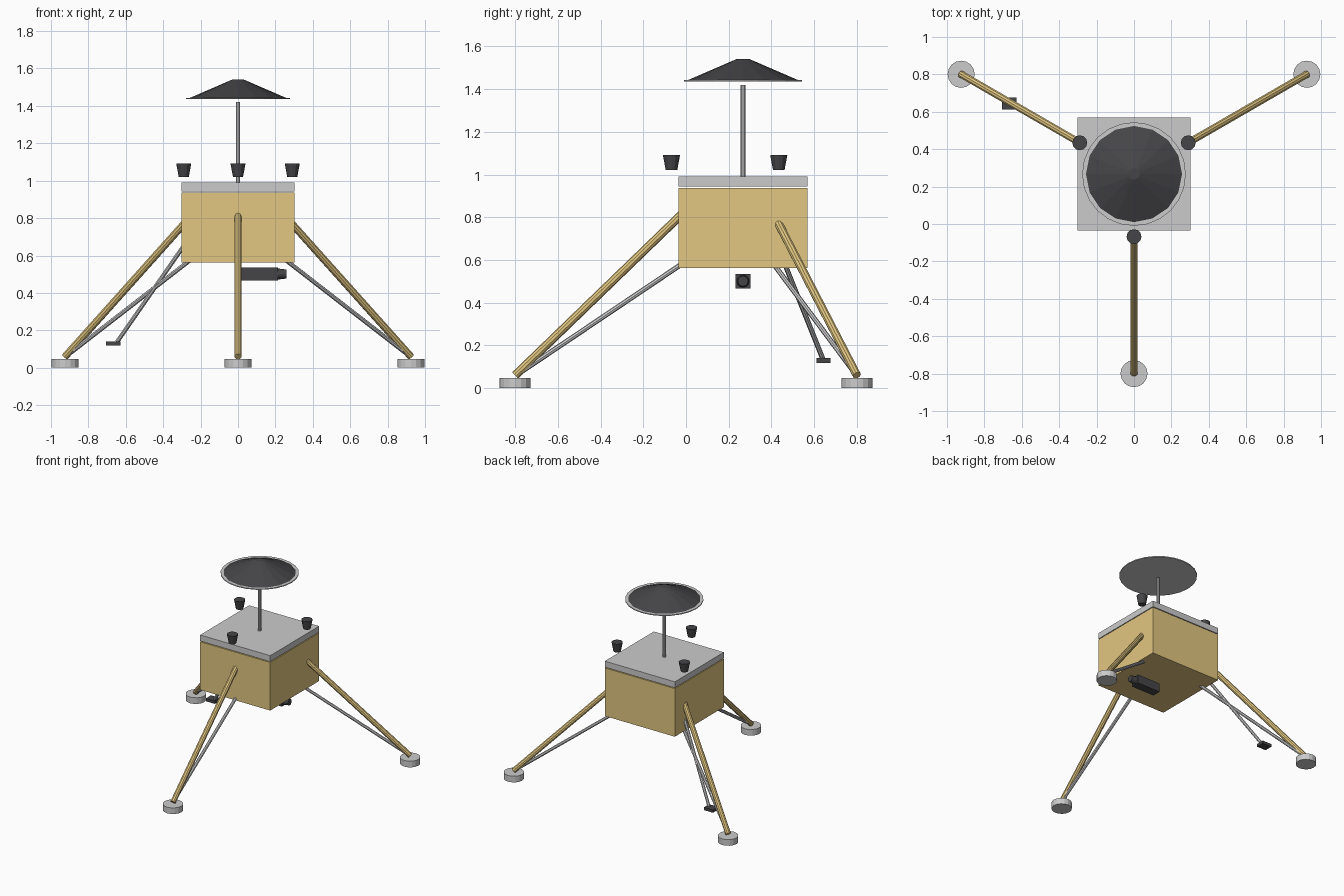
import bpy, math
from mathutils import Vector

if "Cube" in bpy.data.objects:
    bpy.data.objects.remove(bpy.data.objects["Cube"])

CY = 0.267      # body centre in y
R_FOOT = 1.067  # distance of the feet from the body axis


def material(name, rgb):
    m = bpy.data.materials.new(name)
    m.diffuse_color = (*rgb, 1)
    m.use_nodes = True
    m.node_tree.nodes["Principled BSDF"].inputs["Base Color"].default_value = m.diffuse_color
    return m


GOLD = material("gold_foil", (0.76, 0.57, 0.22))
DARK = material("dark_metal", (0.06, 0.06, 0.065))


def finish(name, mat):
    ob = bpy.context.object
    ob.name = name
    if mat:
        ob.data.materials.append(mat)
    return ob


def box(name, lo, hi, mat=None):
    lo, hi = Vector(lo), Vector(hi)
    bpy.ops.mesh.primitive_cube_add(size=1, location=(lo + hi) / 2)
    ob = finish(name, mat)
    ob.scale = hi - lo
    return ob


def rod(name, a, b, r1, r2=None, sides=10, mat=None):
    """Cylinder or frustum from point a (radius r1) to point b (radius r2)."""
    a, b = Vector(a), Vector(b)
    d = b - a
    bpy.ops.mesh.primitive_cone_add(
        vertices=sides, radius1=r1, radius2=r1 if r2 is None else r2,
        depth=d.length, location=(a + b) / 2,
        rotation=d.to_track_quat('Z', 'Y').to_euler())
    return finish(name, mat)


def polar(angle, radius, z):
    return (radius * math.cos(angle), CY + radius * math.sin(angle), z)


# Body and top deck
box("body", (-0.302, CY - 0.302, 0.562), (0.302, CY + 0.302, 0.937), GOLD)
box("top_deck", (-0.302, CY - 0.302, 0.943), (0.302, CY + 0.302, 0.99))

# Three landing legs, each with foot, brace and thruster
for side, deg in (("front", -90), ("back_right", 30), ("back_left", 150)):
    a = math.radians(deg)
    rod(side + "_foot", polar(a, R_FOOT, 0), polar(a, R_FOOT, 0.048), 0.0725, sides=16)
    rod(side + "_leg", polar(a, R_FOOT, 0.06), polar(a, 0.28, 0.821), 0.02, mat=GOLD)
    rod(side + "_brace", polar(a, 1.06, 0.062), polar(a, 0.285, 0.582), 0.012, sides=8)
    rod(side + "_thruster", polar(a, 0.335, 1.021), polar(a, 0.335, 1.091),
        0.027, 0.04, 12, DARK)

# Antenna mast and dish
rod("mast", (0, CY, 0.985), (0, CY, 1.42), 0.012)
rod("dish_rim", (0, CY, 1.436), (0, CY, 1.443), 0.277, sides=24)
rod("dish", (0, CY, 1.443), (0, CY, 1.541), 0.257, 0.03, 16, DARK)

# Sampling arm with scoop
a = math.radians(150)
rod("sampling_arm", polar(a, 0.745, 0.14), polar(a, 0.30, 0.695), 0.012, sides=8)
box("scoop", (-0.706, 0.612, 0.118), (-0.628, 0.676, 0.14), DARK)

# Camera under the body
box("camera", (0.015, CY - 0.034, 0.467), (0.215, CY + 0.034, 0.535), DARK)
rod("lens", (0.21, CY, 0.501), (0.26, CY, 0.501), 0.03, 0.024, 12, DARK)
